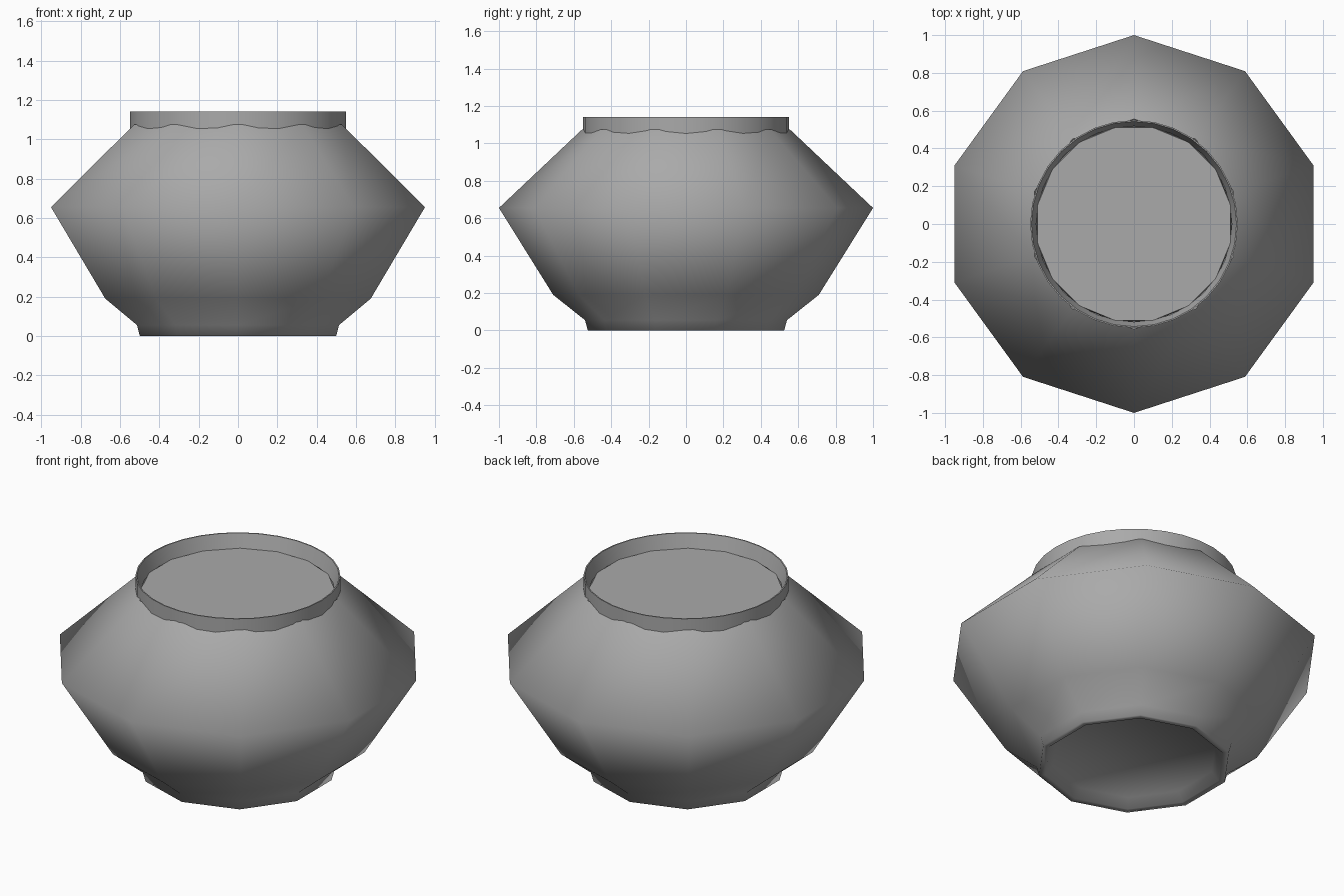
import bpy, bmesh, math

if "Cube" in bpy.data.objects:
    bpy.data.objects.remove(bpy.data.objects["Cube"], do_unlink=True)

grey = bpy.data.materials.new("plain grey")
grey.use_nodes = True
grey.diffuse_color = (0.4, 0.4, 0.4, 1)
grey.node_tree.nodes["Principled BSDF"].inputs["Base Color"].default_value = (0.4, 0.4, 0.4, 1)


def lathe(name, profile, sides, turn=0.0, closed=False, cap=None):
    """Revolve (radius, z) points; cap is the index of the ring to fill."""
    bm = bmesh.new()
    rings = []
    for r, z in profile:
        angles = [turn + math.tau * i / sides for i in range(sides)]
        rings.append([bm.verts.new((r * math.cos(a), r * math.sin(a), z)) for a in angles])
    pairs = list(zip(rings, rings[1:]))
    if closed:
        pairs.append((rings[-1], rings[0]))
    for low, high in pairs:
        for i in range(sides):
            j = (i + 1) % sides
            bm.faces.new((low[i], low[j], high[j], high[i]))
    if cap is not None:
        bm.faces.new(rings[cap])
    bmesh.ops.recalc_face_normals(bm, faces=bm.faces)
    mesh = bpy.data.meshes.new(name)
    bm.to_mesh(mesh)
    bm.free()
    mesh.materials.append(grey)
    obj = bpy.data.objects.new(name, mesh)
    bpy.context.collection.objects.link(obj)
    return obj


def smooth(obj, degrees):
    bpy.ops.object.select_all(action="DESELECT")
    obj.select_set(True)
    bpy.context.view_layer.objects.active = obj
    bpy.ops.object.shade_smooth_by_angle(angle=math.radians(degrees))


# Ten-sided pot body with a shallow recess under the foot
body = lathe("pot_body", [(0.45, 0.05), (0.49, 0), (0.525, 0), (0.54, 0.055), (0.71, 0.19),
                          (1, 0.655), (0.555, 1.075)], 10, math.pi / 2, cap=0)
smooth(body, 180)

# Round collar, its inside narrowing downwards
collar = lathe("collar", [(0.55, 1.04), (0.55, 1.14), (0.543, 1.14), (0.518, 1.055)], 32, closed=True)
smooth(collar, 40)

# Flat sixteen-sided surface closing the mouth
mouth = lathe("mouth_surface", [(0.525, 1.04), (0.52, 1.06)], 16, math.pi / 16, cap=1)
smooth(mouth, 30)
